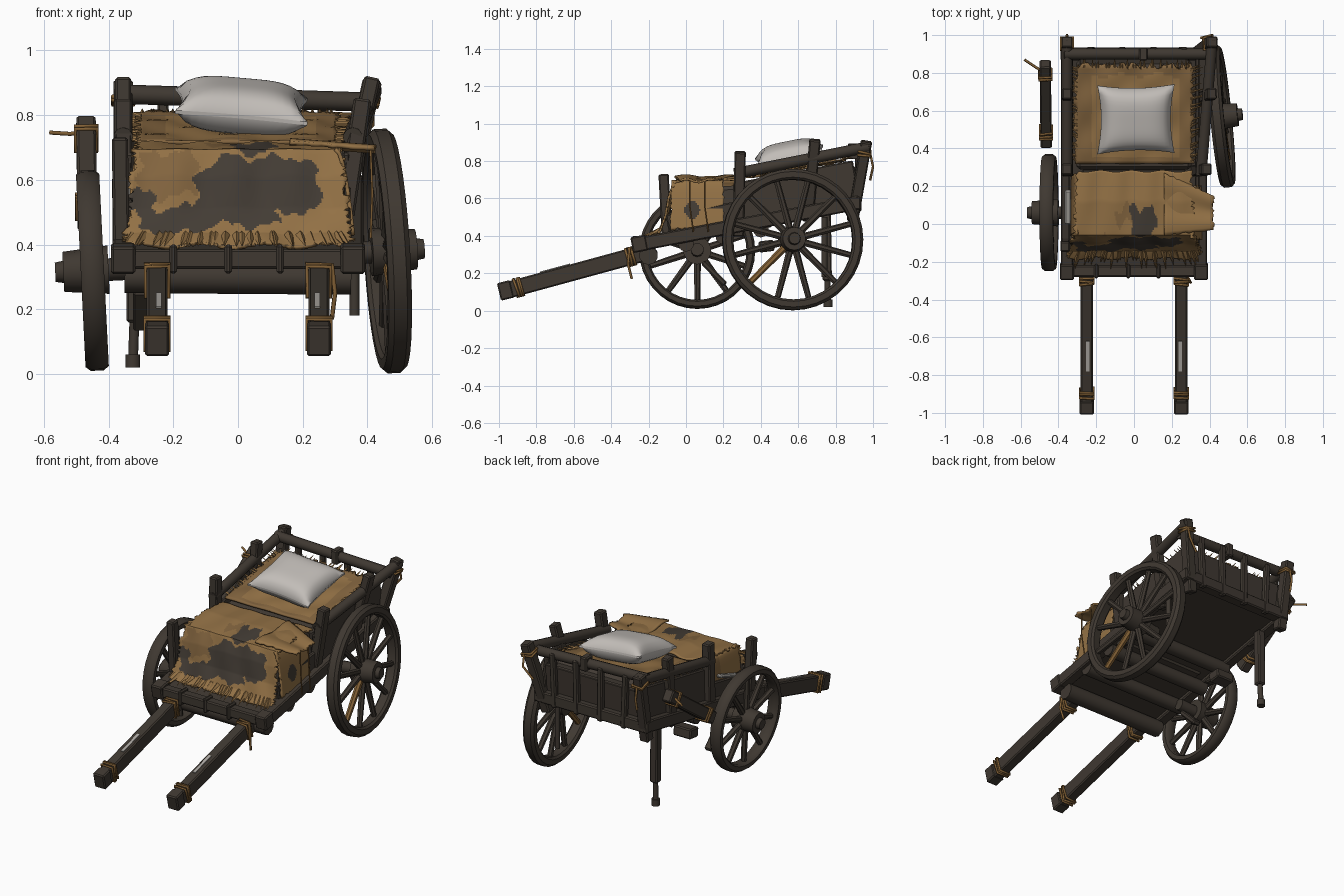
import bpy, bmesh, math, random
from mathutils import Vector, Matrix

random.seed(4)
default_cube = bpy.data.objects.get("Cube")
if default_cube:
    bpy.data.objects.remove(default_cube)


def make_material(name, red, green, blue):
    material = bpy.data.materials.new(name)
    material.use_nodes = True
    material.diffuse_color = (red, green, blue, 1)
    shader = next(n for n in material.node_tree.nodes if n.type == "BSDF_PRINCIPLED")
    shader.inputs["Base Color"].default_value = (red, green, blue, 1)
    shader.inputs["Roughness"].default_value = 0.9
    return material


WOOD = make_material("dark wood", .05, .04, .031)
PATCH = make_material("dark cloth patch", .056, .045, .035)
TAN = make_material("tan cloth", .29, .165, .06)
BROWN = make_material("brown cloth", .225, .128, .049)
ROPE = make_material("rope", .22, .115, .035)
PILLOW = make_material("pillow linen", .54, .51, .48)
WORN = make_material("worn pale wood", .42, .4, .37)


def finish(name, bm, materials, smooth=False):
    bmesh.ops.recalc_face_normals(bm, faces=bm.faces)
    data = bpy.data.meshes.new(name)
    bm.to_mesh(data)
    bm.free()
    for material in materials:
        data.materials.append(material)
    obj = bpy.data.objects.new(name, data)
    bpy.context.collection.objects.link(obj)
    if smooth:
        bpy.ops.object.select_all(action="DESELECT")
        obj.select_set(True)
        bpy.context.view_layer.objects.active = obj
        bpy.ops.object.shade_smooth_by_angle(angle=math.radians(40))
    return obj


def frame(start, end):
    """Matrix at the middle of a segment, local z along it; local x stays level."""
    axis = (end - start).normalized()
    hint = Vector((0, 0, 1)) if abs(axis.z) < .8 else Vector((0, 1, 0))
    side = hint.cross(axis).normalized()
    rotation = Matrix((side, axis.cross(side), axis)).transposed()
    return Matrix.Translation((start + end) / 2) @ rotation.to_4x4()


def beam(name, start, end, width, height, material=WOOD, bevel=.007):
    start, end = Vector(start), Vector(end)
    bm = bmesh.new()
    bmesh.ops.create_cube(bm, size=1)
    bmesh.ops.scale(bm, vec=(width, height, (end - start).length), verts=bm.verts)
    if bevel:
        bmesh.ops.bevel(bm, geom=bm.edges[:], offset=bevel, segments=1, affect="EDGES")
    bm.transform(frame(start, end))
    return finish(name, bm, [material])


def rod(name, start, end, radius, tip=None, material=WOOD, sides=10):
    start, end = Vector(start), Vector(end)
    bm = bmesh.new()
    bmesh.ops.create_cone(bm, cap_ends=True, segments=sides, radius1=radius,
                          radius2=radius if tip is None else tip, depth=(end - start).length)
    bm.transform(frame(start, end))
    return finish(name, bm, [material], True)


def rope(name, points, closed=False, radius=.007):
    curve = bpy.data.curves.new(name, "CURVE")
    curve.dimensions = "3D"
    curve.bevel_depth, curve.bevel_resolution = radius, 1
    spline = curve.splines.new("POLY")
    spline.points.add(len(points) - 1)
    for point, position in zip(spline.points, points):
        point.co = (*position, 1)
    spline.use_cyclic_u = closed
    curve.materials.append(ROPE)
    obj = bpy.data.objects.new(name, curve)
    bpy.context.collection.objects.link(obj)


def wrap(name, start, end, along, width, height, turns=3):
    """Rope turns tied closely round a beam of the given size."""
    start, end = Vector(start), Vector(end)
    matrix = frame(start, end)
    length = (end - start).length
    for turn in range(turns):
        z = length * (along - .5) + turn * .014
        corners = [(a * width / 2, b * height / 2, z + random.uniform(-.006, .006))
                   for a, b in ((-1, -1), (1, -1), (1, 1), (-1, 1))]
        rope(name, [matrix @ Vector(c) for c in corners], True)


def wheel(name, center, normal, radius, spokes, pale_spoke=None):
    center, normal = Vector(center), Vector(normal).normalized()
    matrix = frame(center - normal, center + normal)
    bm = bmesh.new()
    rings, profile = 36, ((.85, -.024), (.88, -.036), (.96, -.036), (1, -.02),
                          (1, .02), (.96, .036), (.88, .036), (.85, .024))
    rows = []
    for i in range(rings):
        turn = Matrix.Rotation(math.tau * i / rings, 3, "Z")
        rows.append([bm.verts.new(turn @ Vector((r * radius, 0, z))) for r, z in profile])
    for i, row in enumerate(rows):
        after = rows[(i + 1) % rings]
        for j in range(len(profile)):
            k = (j + 1) % len(profile)
            bm.faces.new((row[j], after[j], after[k], row[k]))
    bm.transform(matrix)
    finish(name + "_rim", bm, [WOOD], True)
    for i in range(spokes):
        angle = math.tau * (i + .5) / spokes
        out = matrix.to_3x3() @ Vector((math.cos(angle), math.sin(angle), 0))
        rod(name + "_spoke", center + out * .04, center + out * radius * .9, .02, .016,
            ROPE if i == pale_spoke else WOOD, 7)
    rod(name + "_hub", center - normal * .05, center + normal * .09, .075, .062, sides=14)
    rod(name + "_hub_cap", center + normal * .08, center + normal * .115, .036, .03, sides=12)
    rod(name + "_axle_stub", center - normal * .16, center, .035)


def cloth(name, columns, rows, place, rule, thickness=.012):
    """Grid sheet with ragged borders, coloured face by face."""
    bm = bmesh.new()
    grid = []
    for j in range(rows + 1):
        line = []
        for i in range(columns + 1):
            u, v = i / columns, j / rows
            if i in (0, columns):
                u += random.uniform(-.02, .02)
            if j == rows:
                v += random.uniform(-.04, .03)
            line.append(bm.verts.new(place(u, v)))
        grid.append(line)
    for j in range(rows):
        for i in range(columns):
            face = bm.faces.new((grid[j][i], grid[j][i + 1], grid[j + 1][i + 1], grid[j + 1][i]))
            face.material_index = rule((i + .5) / columns, (j + .5) / rows)
    obj = finish(name, bm, [TAN, BROWN, PATCH], True)
    solid = obj.modifiers.new("thickness", "SOLIDIFY")
    solid.thickness, solid.offset = thickness, 0


def deck(y):
    return .355 + .19 * (y + .25)


def rail(y):
    return .74 + .2 * (y - .3)


# Deck, frame and log joists
beam("deck", (0, -.25, deck(-.25)), (0, .9, deck(.9)), .68, .03, bevel=.003)
for y in (0, .2, .4):
    rod("joist", (-.36, y, deck(y) - .045), (.36, y, deck(y) - .045), .042)
rod("front_roller", (-.35, -.2, .3), (.35, -.2, .295), .05)
beam("front_beam", (-.36, -.25, .355), (.36, -.25, .355), .06, .06)
beam("rear_beam", (-.39, .9, deck(.9)), (.39, .9, deck(.9)), .07, .07)
for x in (-.2, -.03, .13):
    beam("front_strap", (x, -.25, .31), (x, -.25, .4), .022, .075)

# Sides, posts and rails; the wall leans outward on one side
for side, lean in ((-1, 0), (1, .06)):
    x = .355 * side
    foot, top = x - lean * .6, x + lean
    beam("side_frame", (x, -.28, deck(-.28)), (x, .93, deck(.93)), .065, .075)
    beam("front_corner_block", (x, -.29, .35), (x, -.21, .365), .075, .085)
    beam("rear_post", (foot, .89, .48), (top, .965, .905), .06, .06)
    beam("rear_side_post", (foot, .65, .48), (top, .69, .915), .05, .06)
    beam("middle_post", (foot, .28, .4), (x + lean / 2, .29, .85), .055, .06)
    rod("top_rail", (x, .26, rail(.26)), (top, .98, rail(.98)), .03)
    beam("side_board", (x - .02 * side, .27, deck(.27) + .13),
         (x - .02 * side, .91, deck(.91) + .13), .025, .2)
    beam("low_side_board", (x - .02 * side, -.1, deck(-.1) + .08),
         (x - .02 * side, .28, deck(.28) + .08), .025, .1)
    # Shafts with lashings
    start, end = (.25 * side, -.97, .105), (.25 * side, -.2, .315)
    beam("shaft", start, end, .065, .09)
    beam("shaft_tip", (.25 * side, -1, .1), (.25 * side, -.93, .117), .075, .096)
    wrap("shaft_tip_lashing", start, end, .08, .074, .098)
    wrap("shaft_base_lashing", start, end, .86, .072, .096)
    beam("worn_shaft_streak", (.245 * side, -.78, .206), (.245 * side, -.62, .249), .018, .006, WORN, 0)
    # Corner ropes
    wrap("corner_lashing", (foot, .89, .48), (top, .965, .905), .84, .066, .066, 2)
    rope("corner_cord", [(top, .985, .84), (top, 1, .77), (x, .985, .7)])
rope("hanging_cord", [(.29, -.3, .34), (.3, -.31, .25), (.29, -.29, .17)])
beam("front_side_post", (-.36, -.1, .36), (-.365, -.12, .73), .05, .055)
beam("worn_board", (-.35, 0, .54), (-.35, .18, .6), .035, .02, WORN)

# Tailgate: recessed panel, outer battens and a log rail
beam("tailgate_panel", (0, .88, .55), (0, .895, .77), .66, .025, bevel=.003)
for x in (-.22, -.06, .1, .25):
    beam("tailgate_batten", (x, .92, .53), (x * 1.06, .92, .86), .035, .035)
rod("tailgate_rail", (-.37, .9, .865), (.41, .9, .84), .03)
beam("tailgate_bracket", (.05, .9, .81), (.05, .9, .895), .045, .07)

# Wheels, broken beam, prop leg and pegs
wheel("large_wheel", (.46, .57, .38), (1, .1, .06), .378, 12, 7)
wheel("small_wheel", (-.45, .06, .32), (-1, 0, -.05), .31, 10)
loose = ((-.47, .85, .77), (-.465, .42, .47))
beam("broken_beam", *loose, .06, .075)
wrap("broken_beam_upper_lashing", *loose, .13, .066, .081, 2)
wrap("broken_beam_lower_lashing", *loose, .82, .066, .081)
rope("loose_rope", [(-.44, .78, .75), (-.52, .83, .742), (-.58, .87, .746)])
beam("prop_leg", (-.32, .75, .52), (-.32, .755, .16), .05, .05)
rod("prop_leg_foot", (-.32, .755, .17), (-.325, .76, .03), .016)
rod("prop_leg_knob", (-.325, .76, .02), (-.325, .76, .06), .024)
rod("broken_prop", (.36, .74, .5), (.36, .74, .18), .016)
beam("hanging_plank", (-.3, .09, .26), (-.3, .21, .14), .05, .03)
beam("hanging_block", (-.3, .39, .34), (-.3, .47, .35), .12, .06)

# Bedding blocks beneath the blankets
beam("mattress", (0, .3, .6), (0, .86, .7), .61, .18, PATCH, .02)
beam("seat_box", (0, -.04, .53), (0, .28, .55), .58, .24, PATCH, .02)

# Rear blanket: brown border, tan middle
cloth("rear_blanket", 36, 30,
      lambda u, v: Vector((.31 * (2 * u - 1), .32 + .52 * v,
                           .715 + .09 * v + .007 * math.sin(17 * u) * math.sin(13 * v))),
      lambda u, v: 0 if .14 < u < .9 and .08 < v < .9 + .02 * math.sin(20 * u) else 1)

# Front blanket draped over the seat with worn patches
PROFILE = [(.28, .705), (.12, .71), (-.055, .69), (-.085, .61), (-.105, .51), (-.14, .43), (-.18, .395)]
BLOTS = [(.19, .76, .07, .07, 0), (-.19, .75, .11, .08, 2), (-.3, .64, .05, .06, 2),
         (.05, .27, .07, .08, 2), (-.05, .24, .06, .04, 1), (.06, .58, .19, .2, 2),
         (-.22, .48, .09, .13, 1)]


def drape(u, v):
    position = min(max(v, 0) * 6, 5.999)
    index = int(position)
    a, b = Vector(PROFILE[index]), Vector(PROFILE[index + 1])
    y, z = a.lerp(b, position - index)
    fold = .006 * math.sin(23 * u) * math.sin(7 * v + 1)
    return Vector(((2 * u - 1) * (.3 + .055 * v), y - fold, z + fold))


def blotted(u, v):
    x = .66 * (u - .5) + .012 * math.sin(40 * v)
    v += .025 * math.sin(31 * u) + .012 * math.sin(77 * u)
    for cx, cv, rx, rv, index in BLOTS:
        if ((x - cx) / rx) ** 4 + ((v - cv) / rv) ** 4 < 1:
            return index
    return 0


cloth("front_blanket", 96, 84, drape, blotted)
cloth("blanket_side_flap", 32, 24,
      lambda u, v: Vector((.3 + .055 * max(v, 0) ** .5, -.08 + .28 * u, .695 - .26 * v)),
      lambda u, v: 2 if (u - .4) ** 2 + (v - .6) ** 2 < .03 + .01 * math.sin(19 * u) else 0)
cloth("blanket_far_flap", 22, 10,
      lambda u, v: Vector((-.3 - .03 * max(v, 0) ** .5, -.06 + .32 * u, .7 - .16 * v)),
      lambda u, v: 1 if u > .6 else 0)
cloth("blanket_raised_corner", 16, 16,
      lambda u, v: Vector((.16 + .26 * v, -.06 + u * (.33 - .15 * v) + .03 * v,
                           .715 - .02 * v + .008 * math.sin(9 * u))),
      lambda u, v: 0)

# Frayed threads along the blanket borders
for i in range(26):
    t = (i + random.random()) / 26
    length = random.uniform(.02, .07)
    y, x = .32 + .52 * t, .31 * (2 * t - 1)
    for side in (-1, 1):
        rod("rear_thread", (.3 * side, y, .715 + .09 * t),
            (side * (.31 + length), y + .02, .72 + .09 * t), .008, .001, TAN, 4)
    rod("back_thread", (x, .83, .805), (x, .83 + length * .8, .82), .008, .001, TAN, 4)
    rod("front_thread", (x * 1.1, -.14, .43), (x * 1.2, -.17 - length, .395), .014, .001, TAN, 4)
for y in (.02, .1):
    rope("trailing_thread", [(.41, y, .69), (.415, y, .56), (.41, y + .02, .42)], radius=.004)

# Pillow
bm = bmesh.new()
bmesh.ops.create_cube(bm, size=2)
bmesh.ops.subdivide_edges(bm, edges=bm.edges[:], cuts=15, use_grid_fill=True)
for vert in bm.verts:
    x, y, z = vert.co
    bulge = ((1 - x ** 4) * (1 - y ** 4)) ** .6
    vert.co = (.205 * x * (1 - .1 * (1 - y * y)), .185 * y * (1 - .1 * (1 - x * x)),
               z * (.006 + .068 * bulge))
bm.transform(Matrix.Translation((.01, .555, .828)) @ Matrix.Rotation(.2, 4, "X")
             @ Matrix.Rotation(.09, 4, "Y"))
finish("pillow", bm, [PILLOW], True)
